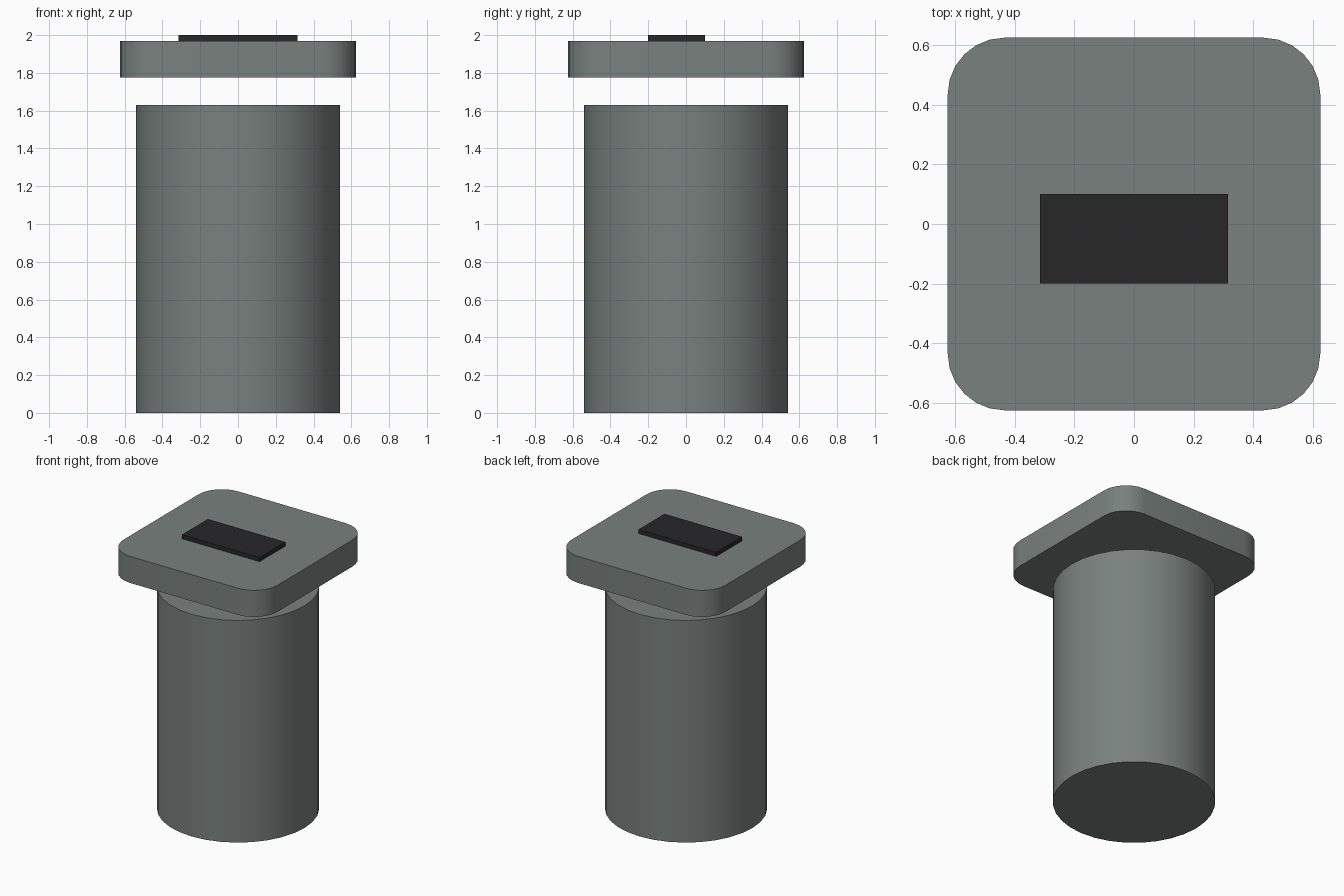
import bpy, bmesh

if "Cube" in bpy.data.objects:
    bpy.data.objects.remove(bpy.data.objects["Cube"])


def smooth(obj):
    bpy.ops.object.select_all(action='DESELECT')
    obj.select_set(True)
    bpy.context.view_layer.objects.active = obj
    bpy.ops.object.shade_smooth_by_angle(angle=0.6)


def block(name, size, center, corner=0.0):
    """Box with optionally rounded vertical corners."""
    bm = bmesh.new()
    bmesh.ops.create_cube(bm, size=1)
    bmesh.ops.scale(bm, vec=size, verts=bm.verts)
    bmesh.ops.translate(bm, vec=center, verts=bm.verts)
    if corner:
        upright = [e for e in bm.edges
                   if abs(e.verts[0].co.z - e.verts[1].co.z) > 0.01]
        bmesh.ops.bevel(bm, geom=upright, offset=corner, segments=6,
                        profile=0.5, affect='EDGES')
    mesh = bpy.data.meshes.new(name)
    bm.to_mesh(mesh)
    bm.free()
    obj = bpy.data.objects.new(name, mesh)
    bpy.context.collection.objects.link(obj)
    return obj


def paint(obj, name, color):
    mat = bpy.data.materials.new(name)
    mat.diffuse_color = color
    mat.use_nodes = True
    mat.node_tree.nodes["Principled BSDF"].inputs["Base Color"].default_value = mat.diffuse_color
    obj.data.materials.append(mat)


# Round body
bpy.ops.mesh.primitive_cylinder_add(vertices=32, radius=0.54, depth=1.63,
                                    location=(0, 0, 0.815))
body = bpy.context.object
body.name = "body"
smooth(body)

# Floating lid with rounded corners
lid = block("lid", (1.25, 1.25, 0.195), (0, 0, 1.8725), corner=0.19)
smooth(lid)

# Dark plate on the lid, set slightly forward
plate = block("top_plate", (0.63, 0.30, 0.04), (0, -0.05, 1.98))

for part in (body, lid):
    paint(part, part.name + "_grey", (0.19, 0.22, 0.21, 1))
paint(plate, "plate_black", (0.02, 0.02, 0.022, 1))
